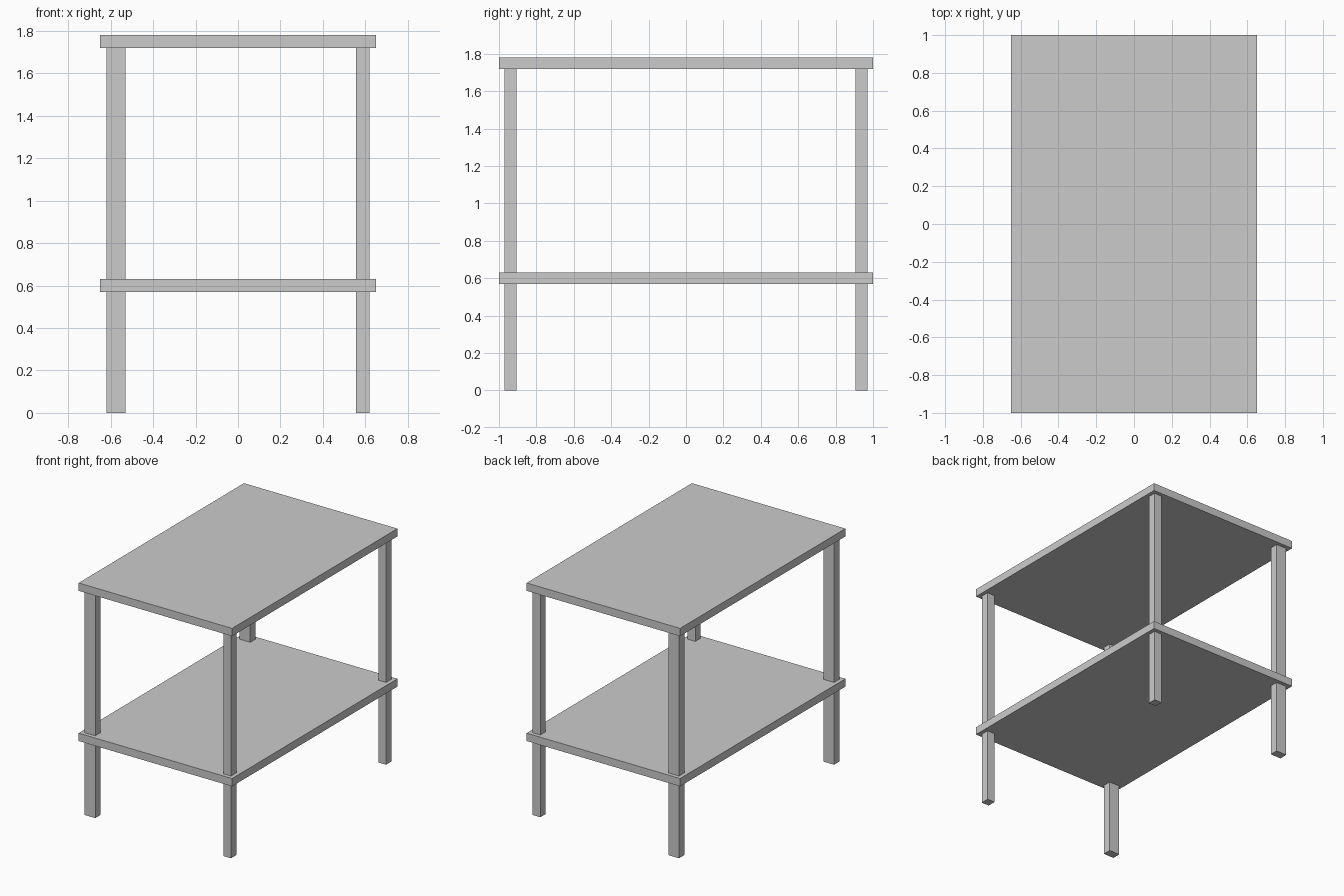
import bpy

if "Cube" in bpy.data.objects:
    bpy.data.objects.remove(bpy.data.objects["Cube"])


def box(name, x, y, z):
    """Axis-aligned box from (min, max) ranges."""
    bpy.ops.mesh.primitive_cube_add(size=1, location=[(a + b) / 2 for a, b in (x, y, z)])
    ob = bpy.context.object
    ob.name = name
    ob.scale = [b - a for a, b in (x, y, z)]
    bpy.ops.object.transform_apply(location=False, rotation=False, scale=True)
    return ob


# Table top and lower shelf
box("table_top", (-0.65, 0.65), (-1, 1), (1.72, 1.78))
box("lower_shelf", (-0.65, 0.65), (-1, 1), (0.57, 0.63))

# Legs run through the shelf; the left pair is wider than the right pair
for side, x in (("left", (-0.62, -0.53)), ("right", (0.555, 0.62))):
    for end, y in (("front", (-0.97, -0.905)), ("back", (0.905, 0.97))):
        box(f"{end}_{side}_leg", x, y, (0, 1.72))
